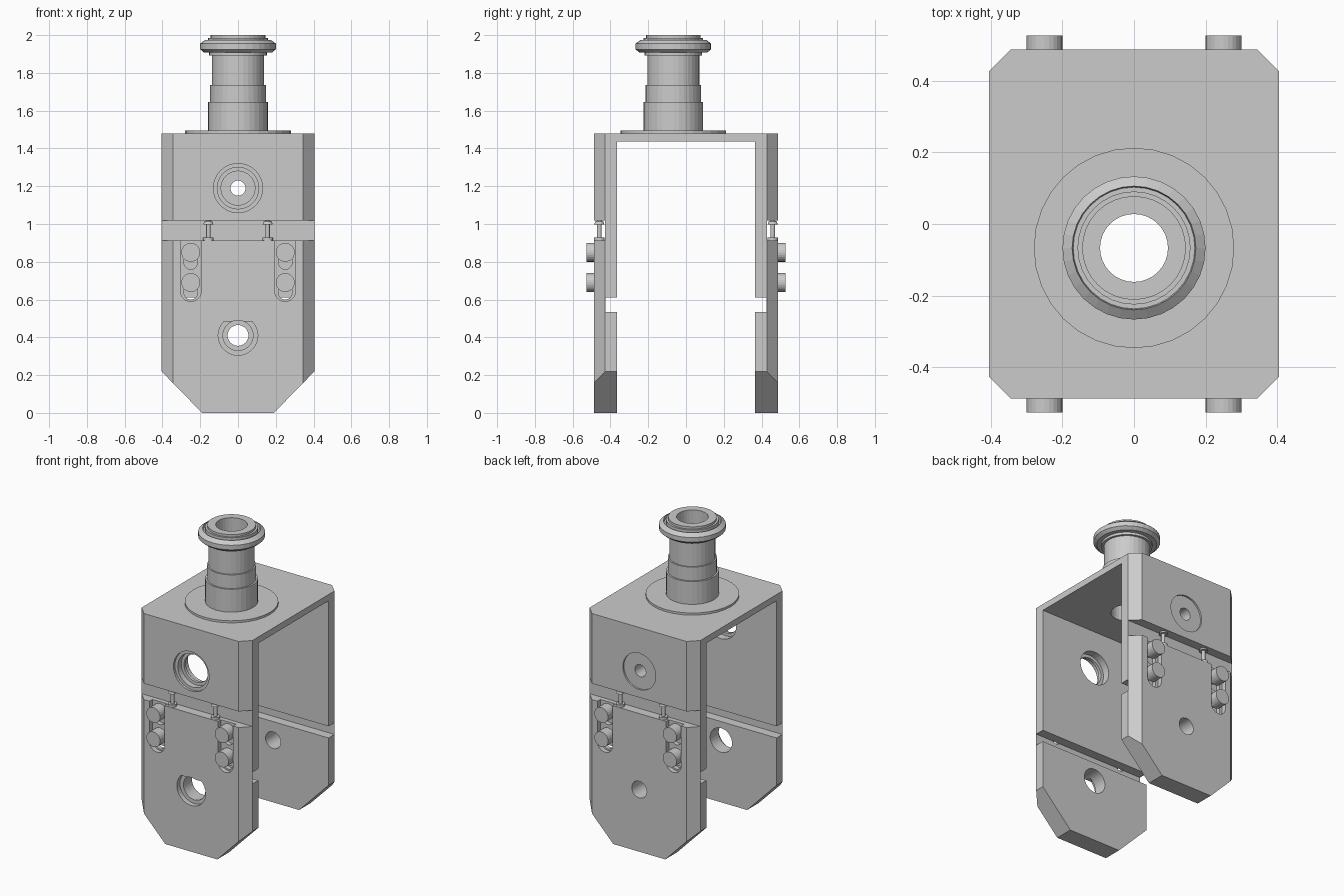
import bpy, bmesh, math
from mathutils import Vector

if "Cube" in bpy.data.objects:
    bpy.data.objects.remove(bpy.data.objects["Cube"])

HX, HY, LAP, IN, CH = 0.405, 0.4875, 0.4275, 0.366, 0.0598


def finish(name, bm):
    bmesh.ops.recalc_face_normals(bm, faces=bm.faces)
    me = bpy.data.meshes.new(name)
    bm.to_mesh(me)
    bm.free()
    ob = bpy.data.objects.new(name, me)
    bpy.context.collection.objects.link(ob)
    return ob


def prism_bm(pts, lo, hi, axis):
    put = {'x': lambda u, v, w: (w, u, v),
           'y': lambda u, v, w: (u, w, v),
           'z': lambda u, v, w: (u, v, w)}[axis]
    bm = bmesh.new()
    a = [bm.verts.new(put(u, v, lo)) for u, v in pts]
    b = [bm.verts.new(put(u, v, hi)) for u, v in pts]
    bm.faces.new(a)
    bm.faces.new(b)
    for i in range(len(a)):
        j = (i + 1) % len(a)
        bm.faces.new((a[i], a[j], b[j], b[i]))
    bmesh.ops.recalc_face_normals(bm, faces=bm.faces)
    return bm


def prism(name, pts, lo, hi, axis):
    return finish(name, prism_bm(pts, lo, hi, axis))


def circle(cx, cy, r, n=32):
    return [(cx + r * math.cos(2 * math.pi * i / n), cy + r * math.sin(2 * math.pi * i / n)) for i in range(n)]


def slot(cx, z0, z1, r, n=12):
    top = [(cx + r * math.cos(math.pi * i / n), z1 + r * math.sin(math.pi * i / n)) for i in range(n + 1)]
    return top + [(2 * cx - x, z0 + z1 - z) for x, z in top]


def slice_off(bm, co, no):
    geom = bm.verts[:] + bm.edges[:] + bm.faces[:]
    r = bmesh.ops.bisect_plane(bm, geom=geom, plane_co=co, plane_no=no, clear_outer=True)
    edges = [e for e in r['geom_cut'] if isinstance(e, bmesh.types.BMEdge)]
    bmesh.ops.contextual_create(bm, geom=edges)


def cut(ob, pts, lo, hi, axis='y'):
    c = prism("cutter", pts, min(lo, hi), max(lo, hi), axis)
    c.hide_render = True
    m = ob.modifiers.new("cut", 'BOOLEAN')
    m.operation, m.solver, m.object = 'DIFFERENCE', 'EXACT', c
    bpy.context.view_layer.objects.active = ob
    bpy.ops.object.modifier_apply(modifier=m.name)
    bpy.data.objects.remove(c)


def lathe(name, profile, loc, n=32):
    bm = bmesh.new()
    rings = [[bm.verts.new((loc[0] + x, loc[1] + y, z)) for x, y in circle(0, 0, r, n)] for r, z in profile]
    for k in range(len(rings)):
        p, q = rings[k], rings[(k + 1) % len(rings)]
        for i in range(n):
            j = (i + 1) % n
            bm.faces.new((p[i], p[j], q[j], q[i]))
    return finish(name, bm)


# Upper yoke: stepped inverted U with chamfered corners
half = [(HY, 1.48), (HY, 1.018), (LAP, 1.018), (LAP, 0.61), (IN, 0.61), (IN, 1.438)]
bm = prism_bm(half + [(-y, z) for y, z in reversed(half)], -HX, HX, 'x')
for sx in (-1, 1):
    for sy in (-1, 1):
        slice_off(bm, Vector((sx * HX, sy * (HY - CH), 1)), Vector((sx, sy, 0)))
yoke = finish("upper_yoke", bm)
cut(yoke, circle(0, -0.067, 0.095), 1.3, 1.6, 'z')
# front bearing seat with inner lip, back small bore
cut(yoke, circle(0, 1.19, 0.09), -0.6, -0.2)
cut(yoke, circle(0, 1.19, 0.13), -0.6, -0.472)
cut(yoke, circle(0, 1.19, 0.11), -0.6, -0.435)
cut(yoke, circle(0, 1.19, 0.11), -0.415, -0.2)
cut(yoke, circle(0, 1.19, 0.04), 0.2, 0.6)
cut(yoke, circle(0, 1.19, 0.12), 0.476, 0.6)

# Hollow stem with flange and collar
lathe("stem", [(.095, 1.48), (.28, 1.48), (.28, 1.494), (.158, 1.494), (.158, 1.645),
               (.147, 1.645), (.147, 1.735), (.138, 1.735), (.138, 1.892), (.153, 1.892),
               (.153, 1.908), (.18, 1.908), (.2, 1.925), (.2, 1.955), (.173, 1.975),
               (.17, 1.96), (.158, 1.96), (.158, 1.985), (.145, 1.985), (.145, 2.0),
               (.095, 2.0)], (0, -0.067))

for s, side in ((-1, "front"), (1, "back")):
    # Sliding lower plate, lapped over the yoke leg
    prof = [(HY, 0), (HY, 0.912), (LAP, 0.912), (LAP, 0.533), (IN, 0.533), (IN, 0)]
    bm = prism_bm([(s * y, z) for y, z in prof], -HX, HX, 'x')
    for sx in (-1, 1):
        slice_off(bm, Vector((sx * HX, s * (HY - CH), 0)), Vector((sx, s, 0)))
        slice_off(bm, Vector((sx * 0.19, 0, 0)), Vector((sx * 0.22, 0, -0.215)))
    plate = finish(side + "_lower_plate", bm)
    # axle hole, counterbored with a flat top at the front
    cut(plate, circle(0, 0.41, 0.08 if s < 0 else 0.055), s * 0.2, s * 0.6)
    if s < 0:
        flat = [(x, z) for x, z in circle(0, 0.41, 0.105) if z < 0.494]
        cut(plate, flat, -0.6, -0.455)
    for sx in (-1, 1):
        cx = sx * 0.25
        # recessed slot with two clamp screws
        cut(plate, slot(cx, 0.645, 1.0, 0.055), s * 0.457, s * 0.6)
        for cz in (0.85, 0.69):
            cut(plate, slot(cx, cz - 0.054, cz, 0.036), s * 0.41, s * 0.6)
            prism(side + "_clamp_screw_head", circle(cx, cz, 0.05, 24), s * 0.457, s * 0.527, 'y')
            prism(side + "_clamp_screw_shank", circle(cx, cz, 0.03, 16), s * 0.42, s * 0.457, 'y')
        # adjusting screw in the gap
        lathe(side + "_adjusting_screw", [(.002, .88), (.012, .88), (.012, .912), (.027, .912),
              (.027, .928), (.012, .928), (.012, .998), (.027, .998), (.022, 1.012),
              (.012, 1.018), (.002, 1.018)], (sx * 0.157, s * 0.459), 16)
